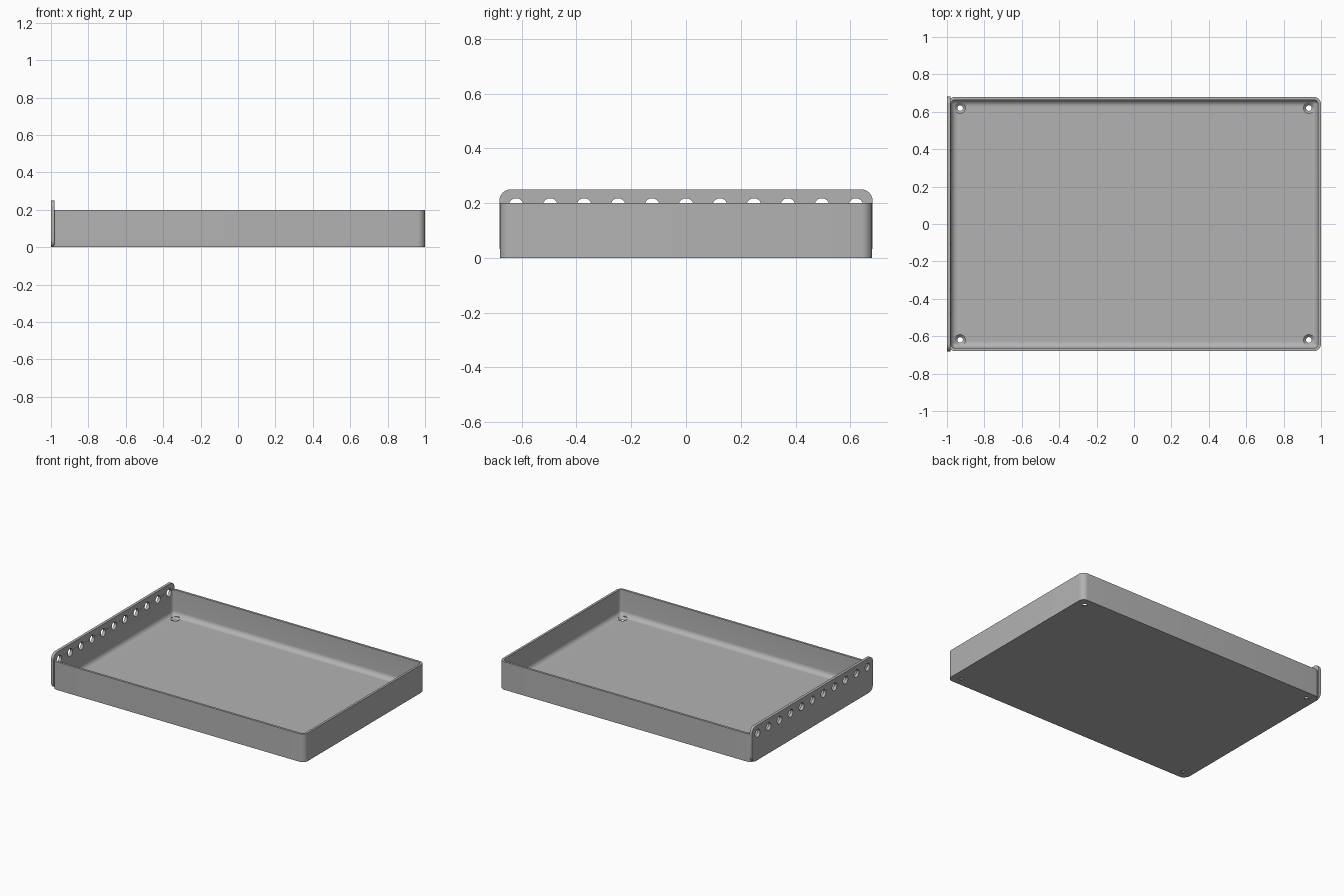
import bpy, bmesh, math
from mathutils import Matrix

if "Cube" in bpy.data.objects:
    bpy.data.objects.remove(bpy.data.objects["Cube"])

grey = bpy.data.materials.new("neutral grey")
grey.use_nodes = True
colour = (0.45, 0.45, 0.45, 1)
grey.diffuse_color = colour
grey.node_tree.nodes["Principled BSDF"].inputs["Base Color"].default_value = colour

X0, X1, Y = -0.995, 1.0, 0.68      # tray extents
HEIGHT, WALL, FLOOR = 0.2, 0.016, 0.016
CORNER, FILLET = 0.04, 0.035


def rounded_rect(a0, a1, b0, b1, r, steps=8):
    """Outline of a rectangle with rounded corners, counter-clockwise."""
    corners = [(a1 - r, b1 - r), (a0 + r, b1 - r), (a0 + r, b0 + r), (a1 - r, b0 + r)]
    pts = []
    for q, (a, b) in enumerate(corners):
        for i in range(steps + 1):
            t = math.pi / 2 * (q + i / steps)
            pts.append((a + r * math.cos(t), b + r * math.sin(t)))
    return pts


def loft(name, rings):
    """Skin a list of equal rings and cap both ends."""
    bm = bmesh.new()
    loops = [[bm.verts.new(p) for p in ring] for ring in rings]
    n = len(loops[0])
    for low, high in zip(loops, loops[1:]):
        for i in range(n):
            j = (i + 1) % n
            bm.faces.new((low[i], low[j], high[j], high[i]))
    bm.faces.new(loops[0][::-1])
    bm.faces.new(loops[-1])
    bmesh.ops.recalc_face_normals(bm, faces=bm.faces)
    return finish(name, bm)


def finish(name, bm):
    mesh = bpy.data.meshes.new(name)
    bm.to_mesh(mesh)
    bm.free()
    mesh.materials.append(grey)
    obj = bpy.data.objects.new(name, mesh)
    bpy.context.collection.objects.link(obj)
    return obj


def tray_ring(inset, z):
    r = max(CORNER - inset, 0.008)
    return [(x, y, z) for x, y in
            rounded_rect(X0 + inset, X1 - inset, -Y + inset, Y - inset, r)]


# Tray shell: outside wall, rim, inside wall, fillet into the floor
rings = [tray_ring(0, 0), tray_ring(0, HEIGHT), tray_ring(WALL, HEIGHT)]
for i in range(9):
    t = math.pi / 2 * i / 8
    rings.append(tray_ring(WALL + FILLET * (1 - math.cos(t)),
                           FLOOR + FILLET * (1 - math.sin(t))))
tray = loft("tray", rings)

# Tall side plate with rounded corners
outline = rounded_rect(-Y - 0.001, Y + 0.001, 0, 0.25, CORNER)
plate = loft("side_plate", [[(x, a, b) for a, b in outline] for x in (-1, -0.98)])

# Row of round holes through the side plate and the wall behind it
bm = bmesh.new()
for i in range(11):
    place = Matrix.Translation((-0.98, (i - 5) * 0.124, 0.191)) @ Matrix.Rotation(math.pi / 2, 4, "Y")
    bmesh.ops.create_cone(bm, cap_ends=True, segments=32, radius1=0.027,
                          radius2=0.027, depth=0.08, matrix=place)
row_cutter = finish("row_hole_cutter", bm)

# Countersunk screw holes in the floor corners
bm = bmesh.new()
for x in (-0.93, 0.935):
    for y in (-0.62, 0.62):
        spin = [(0.0, -0.02), (0.015, -0.02), (0.015, 0.003), (0.031, FLOOR + 0.002),
                (0.031, 0.05), (0.0, 0.05)]
        verts = [bm.verts.new((x + r, y, z)) for r, z in spin]
        edges = [bm.edges.new(pair) for pair in zip(verts, verts[1:])]
        bmesh.ops.spin(bm, geom=verts + edges, cent=(x, y, 0), axis=(0, 0, 1),
                       angle=2 * math.pi, steps=32)
bmesh.ops.remove_doubles(bm, verts=bm.verts, dist=0.0001)
bmesh.ops.recalc_face_normals(bm, faces=bm.faces)
screw_cutter = finish("screw_hole_cutter", bm)


def cut(obj, cutter):
    mod = obj.modifiers.new("holes", "BOOLEAN")
    mod.operation = "DIFFERENCE"
    mod.solver = "EXACT"
    mod.object = cutter
    bpy.context.view_layer.objects.active = obj
    bpy.ops.object.modifier_apply(modifier=mod.name)


cut(plate, row_cutter)
cut(tray, row_cutter)
cut(tray, screw_cutter)
for cutter in (row_cutter, screw_cutter):
    bpy.data.objects.remove(cutter)

# Smooth the curved walls, keep the rims sharp
for obj in (tray, plate):
    bpy.ops.object.select_all(action="DESELECT")
    obj.select_set(True)
    bpy.context.view_layer.objects.active = obj
    bpy.ops.object.shade_smooth_by_angle(angle=math.radians(30))
